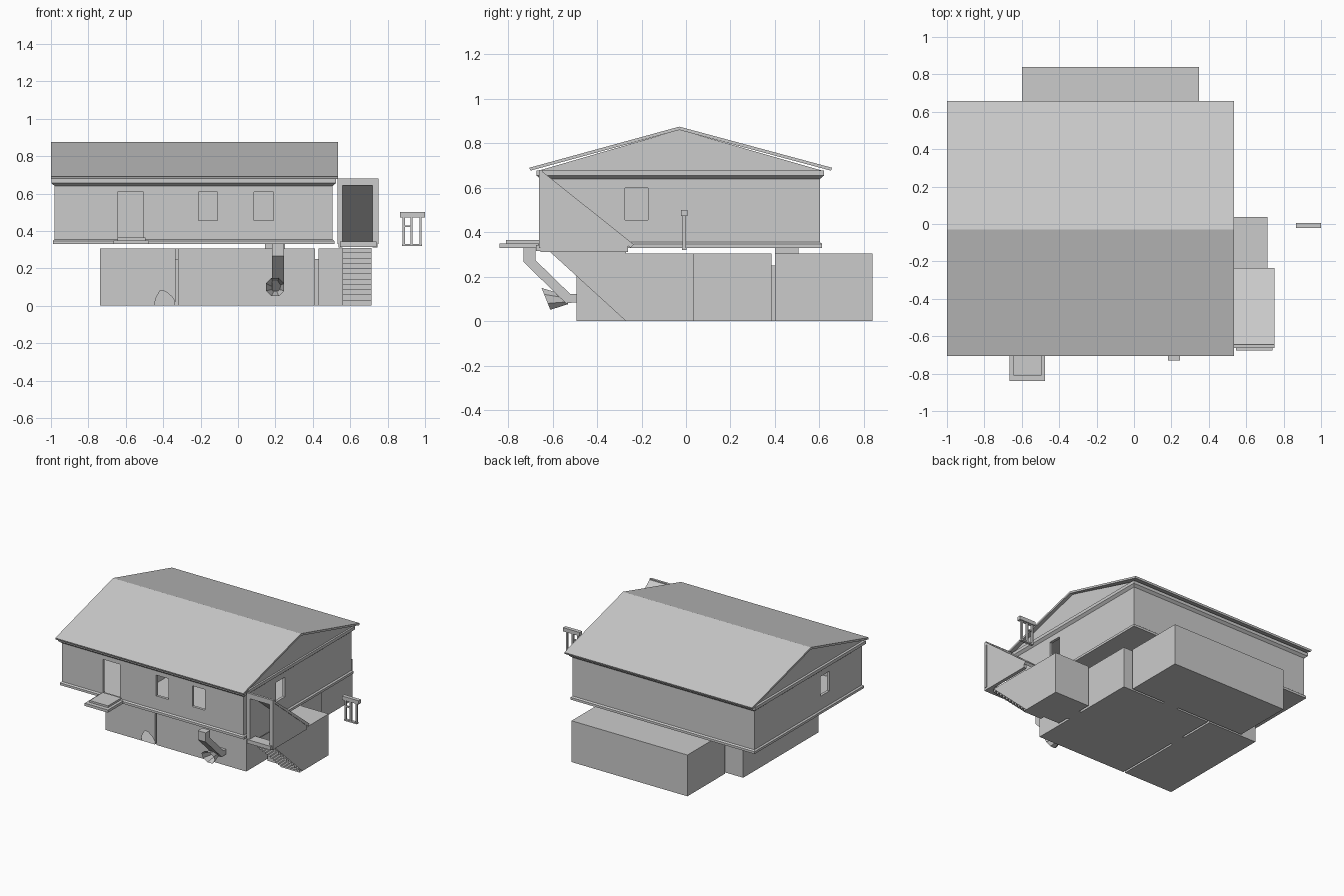
import bpy, bmesh, math
from mathutils import Vector, Matrix

if "Cube" in bpy.data.objects:
    bpy.data.objects.remove(bpy.data.objects["Cube"])

grey = bpy.data.materials.new("plain_grey")
grey.diffuse_color = (0.6, 0.6, 0.6, 1)
grey.use_nodes = True
grey.node_tree.nodes["Principled BSDF"].inputs["Base Color"].default_value = grey.diffuse_color


def mesh(name, verts, faces, closed=True):
    me = bpy.data.meshes.new(name)
    me.from_pydata(verts, [], faces)
    if closed:
        bm = bmesh.new()
        bm.from_mesh(me)
        bmesh.ops.recalc_face_normals(bm, faces=bm.faces)
        bm.to_mesh(me)
        bm.free()
    ob = bpy.data.objects.new(name, me)
    bpy.context.collection.objects.link(ob)
    me.materials.append(grey)
    return ob


def prism(name, x0, x1, pts):
    """Extrude a (y, z) outline along x."""
    n = len(pts)
    verts = [(x, y, z) for x in (x0, x1) for y, z in pts]
    faces = [list(range(n))[::-1], list(range(n, 2 * n))]
    faces += [[i, (i + 1) % n, (i + 1) % n + n, i + n] for i in range(n)]
    return mesh(name, verts, faces)


def box(name, x0, x1, y0, y1, z0, z1):
    return prism(name, x0, x1, [(y0, z0), (y1, z0), (y1, z1), (y0, z1)])


def cut(ob, cutter):
    cutter.hide_render = True
    m = ob.modifiers.new("cut", 'BOOLEAN')
    m.operation = 'DIFFERENCE'
    m.solver = 'EXACT'
    m.object = cutter
    bpy.context.view_layer.objects.active = ob
    bpy.ops.object.modifier_apply(modifier=m.name)
    bpy.data.objects.remove(cutter)


# House walls with flared base trim and cornice, as stacked rectangles
X0, X1, Y0, Y1 = -0.98, 0.505, -0.655, 0.603
levels = [(0.33, 0.01), (0.347, 0.01), (0.355, 0), (0.64, 0), (0.655, 0.018), (0.678, 0.018)]
verts, faces = [], []
for z, o in levels:
    verts += [(X0 - o, Y0 - o, z), (X1 + o, Y0 - o, z), (X1 + o, Y1 + o, z), (X0 - o, Y1 + o, z)]
for k in range(len(levels) - 1):
    faces += [[4 * k + i, 4 * k + (i + 1) % 4, 4 * k + 4 + (i + 1) % 4, 4 * k + 4 + i] for i in range(4)]
faces += [[3, 2, 1, 0], [len(verts) - 4 + i for i in range(4)]]
house = mesh("house_walls", verts, faces)

# Hollow interior in two rooms, then door and windows
cut(house, box("left_room_cutter", X0 + 0.02, -0.47, Y0 + 0.02, Y1 - 0.02, 0.352, 0.632))
cut(house, box("right_room_cutter", -0.45, X1 - 0.02, Y0 + 0.02, Y1 - 0.02, 0.352, 0.632))
for x0, x1, z0 in [(-0.645, -0.505, 0.358), (-0.21, -0.11, 0.455), (0.085, 0.19, 0.455)]:
    cut(house, box("front_opening_cutter", x0, x1, -0.7, -0.6, z0, 0.608))
for x in (X0, X1):
    cut(house, box("side_window_cutter", x - 0.05, x + 0.05, -0.275, -0.172, 0.455, 0.6))

# Roof slabs and gable
prism("roof", -1, 0.535, [(-0.705, 0.69), (-0.03, 0.875), (0.657, 0.69),
                          (0.652, 0.677), (-0.03, 0.86), (-0.7, 0.677)])
prism("gable", X0, X1 + 0.005, [(-0.66, 0.678), (0.61, 0.678), (-0.03, 0.861)])

# Front door step
box("door_step_lower", -0.665, -0.475, -0.84, -0.655, 0.33, 0.35)
box("door_step_upper", -0.645, -0.495, -0.81, -0.655, 0.35, 0.364)

# Basement rooms, separated by narrow gaps
A = (-0.737, -0.335, -0.492, 0.385, 0.305)
x0, x1, y0, y1, h = A
front = [(x0, 0), (-0.447, 0), (-0.44, 0.04), (-0.415, 0.083), (-0.385, 0.075),
         (-0.355, 0.05), (x1, 0.02), (x1, h), (x0, h)]
n = len(front)
v = [(x, y0, z) for x, z in front] + [(x0, y1, 0), (x1, y1, 0), (x1, y1, h), (x0, y1, h), (x1, y0, 0)]
mesh("left_basement_room", v, [list(range(n)), [n + 1, n, n + 3, n + 2], [0, n - 1, n + 3, n],
                               [n + 4, n + 1, n + 2, n - 2, n - 3], [n - 1, n - 2, n + 2, n + 3],
                               [0, n, n + 1, n + 4, 1]], False)
box("middle_basement_room", -0.32, 0.412, -0.492, 0.385, 0, 0.305)
box("back_basement_room", -0.6, 0.347, 0.4, 0.84, 0, 0.305)
box("right_basement_room", 0.43, 0.715, -0.27, 0.037, 0, 0.305)
# Doorways joining the rooms and the hatch up to the house
box("left_passage", -0.34, -0.315, 0.0, 0.12, 0, 0.25)
box("right_passage", 0.405, 0.435, -0.18, -0.06, 0, 0.25)
box("back_passage", -0.05, 0.07, 0.38, 0.405, 0, 0.25)
box("hatch", 0.145, 0.25, 0.4, 0.507, 0.305, 0.33)

# Stair down to the basement: open zigzag with closed sides
sx0, sx1, N = 0.56, 0.715, 11
zig = [(-0.61, 0.31)]
for i in range(N):
    y, z = zig[-1]
    zig += [(y, z - 0.31 / N), (y + 0.34 / N, z - 0.31 / N)]
verts = [(x, y, z) for y, z in zig for x in (sx0, sx1)]
mesh("stair_steps", verts, [[2 * i, 2 * i + 1, 2 * i + 3, 2 * i + 2] for i in range(len(zig) - 1)], False)
for name, x in (("stair_wall_left", sx0), ("stair_wall_right", sx1)):
    mesh(name, [(x, -0.61, 0.31), (x, -0.27, 0), (x, -0.27, 0.31)], [[0, 1, 2]], False)

# Sloped stair entrance: side walls, sloped roof, front frame
wall = [(-0.655, 0.312), (-0.26, 0.312), (-0.26, 0.345), (-0.64, 0.66), (-0.655, 0.66)]
prism("entrance_wall_left", 0.537, 0.56, wall)
prism("entrance_wall_right", 0.72, 0.745, wall)
prism("entrance_roof", 0.535, 0.75, [(-0.655, 0.662), (-0.655, 0.68), (-0.235, 0.345), (-0.25, 0.33)])
box("entrance_floor", 0.545, 0.74, -0.675, -0.6, 0.315, 0.343)
box("frame_left", 0.533, 0.56, -0.662, -0.645, 0.33, 0.68)
box("frame_right", 0.72, 0.75, -0.662, -0.645, 0.33, 0.68)
box("frame_top", 0.56, 0.72, -0.662, -0.645, 0.642, 0.68)

# Bent chute from the house down to the basement wall
prism("chute", 0.183, 0.247, [(-0.73, 0.332), (-0.677, 0.332), (-0.677, 0.274), (-0.52, 0.121),
                              (-0.492, 0.121), (-0.492, 0.085), (-0.54, 0.08), (-0.73, 0.265)])
# Flared open mouth at the chute's foot
axis = Vector((0, -0.1, 0.0)).normalized()
verts = []
for c, r, tilt in (((0.2, -0.53, 0.095), 0.02, 0), ((0.198, -0.63, 0.1), 0.053, 0.4)):
    for i in range(8):
        a = math.tau * (i + 0.5) / 8
        verts.append((c[0] + r * math.cos(a), c[1] - tilt * r * math.sin(a), c[2] + r * math.sin(a)))
mesh("chute_mouth", verts, [[i, (i + 1) % 8, (i + 1) % 8 + 8, i + 8] for i in range(8)] + [list(range(8))], False)

# Free-standing railing piece
box("rail_cap", 0.865, 1.0, -0.022, 0.006, 0.472, 0.5)
for i, x in enumerate((0.88, 0.922, 0.97)):
    box("rail_post_%d" % (i + 1), x, x + 0.012, -0.016, 0.0, 0.33, 0.472)
box("rail_bottom", 0.878, 0.984, -0.018, 0.002, 0.32, 0.33)
box("rail_middle", 0.88, 0.93, -0.014, -0.002, 0.42, 0.43)
